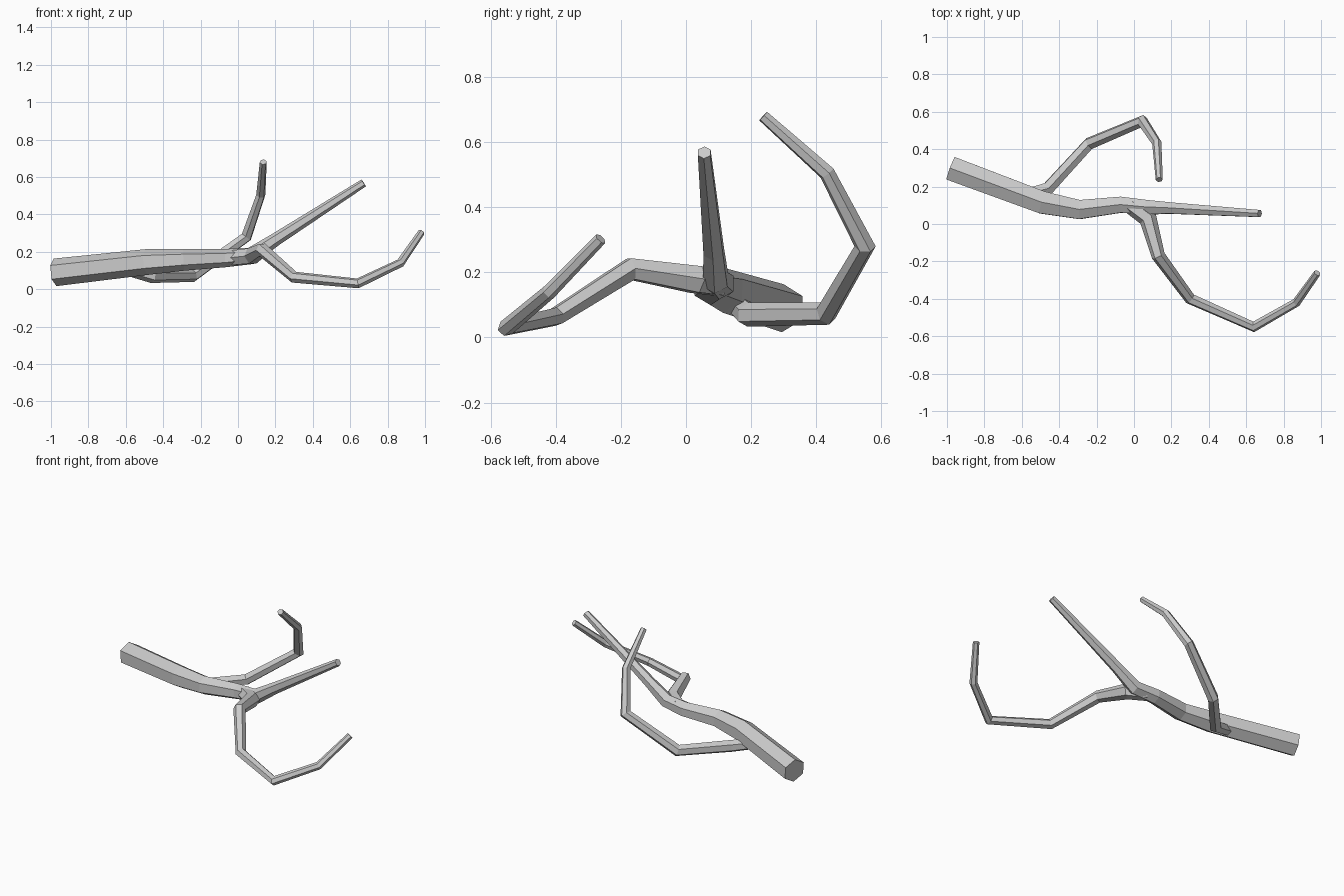
import bpy, bmesh, math
from mathutils import Vector

if "Cube" in bpy.data.objects:
    bpy.data.objects.remove(bpy.data.objects["Cube"])


def limb(name, path, sides=6, phase=0.0):
    """Tapered faceted tube with mitred joints; path = (x, y, z, radius)."""
    pts = [Vector(p[:3]) for p in path]
    bm = bmesh.new()
    d0 = (pts[1] - pts[0]).normalized()
    u = Vector((0, 0, 1))
    u = (u - d0 * u.dot(d0)).normalized()
    rings = []
    for i, p in enumerate(pts):
        d_in = (pts[i] - pts[i - 1]).normalized() if i else d0
        d_out = (pts[i + 1] - pts[i]).normalized() if i < len(pts) - 1 else d_in
        n = (d_in + d_out).normalized()
        v = d_in.cross(u).normalized()
        ring = []
        for k in range(sides):
            a = 2 * math.pi * k / sides + phase
            o = (u * math.cos(a) + v * math.sin(a)) * path[i][3]
            o -= d_in * (o.dot(n) / d_in.dot(n))
            ring.append(bm.verts.new(p + o))
        rings.append(ring)
        u = d_in.rotation_difference(d_out) @ u
    for a, b in zip(rings, rings[1:]):
        for k in range(sides):
            j = (k + 1) % sides
            bm.faces.new((a[k], a[j], b[j], b[k]))
    bm.faces.new(rings[0])
    bm.faces.new(rings[-1])
    bmesh.ops.recalc_face_normals(bm, faces=bm.faces[:])
    me = bpy.data.meshes.new(name)
    bm.to_mesh(me)
    bm.free()
    ob = bpy.data.objects.new(name, me)
    bpy.context.collection.objects.link(ob)
    return ob


# main stem, running on into the straight rising twig
limb("main_stem", [
    (-0.978, 0.297, 0.09, 0.074),
    (-0.49, 0.115, 0.145, 0.069),
    (-0.29, 0.077, 0.157, 0.058),
    (-0.07, 0.103, 0.166, 0.049),
    (0.07, 0.09, 0.178, 0.044),
    (0.20, 0.085, 0.265, 0.035),
    (0.672, 0.056, 0.568, 0.022)])

# front branch, dipping to the ground and curling up
limb("front_branch", [
    (-0.02, 0.10, 0.168, 0.045),
    (0.075, 0.03, 0.178, 0.047),
    (0.13, -0.17, 0.21, 0.036),
    (0.30, -0.40, 0.064, 0.030),
    (0.64, -0.55, 0.031, 0.026),
    (0.868, -0.42, 0.14, 0.023),
    (0.98, -0.262, 0.303, 0.019)], phase=math.pi / 6)

# back branch, leaving low on the stem and curling upward
limb("back_branch", [
    (-0.57, 0.16, 0.10, 0.034),
    (-0.46, 0.19, 0.07, 0.037),
    (-0.24, 0.43, 0.073, 0.034),
    (0.045, 0.55, 0.28, 0.030),
    (0.122, 0.433, 0.505, 0.025),
    (0.135, 0.237, 0.68, 0.019)])
